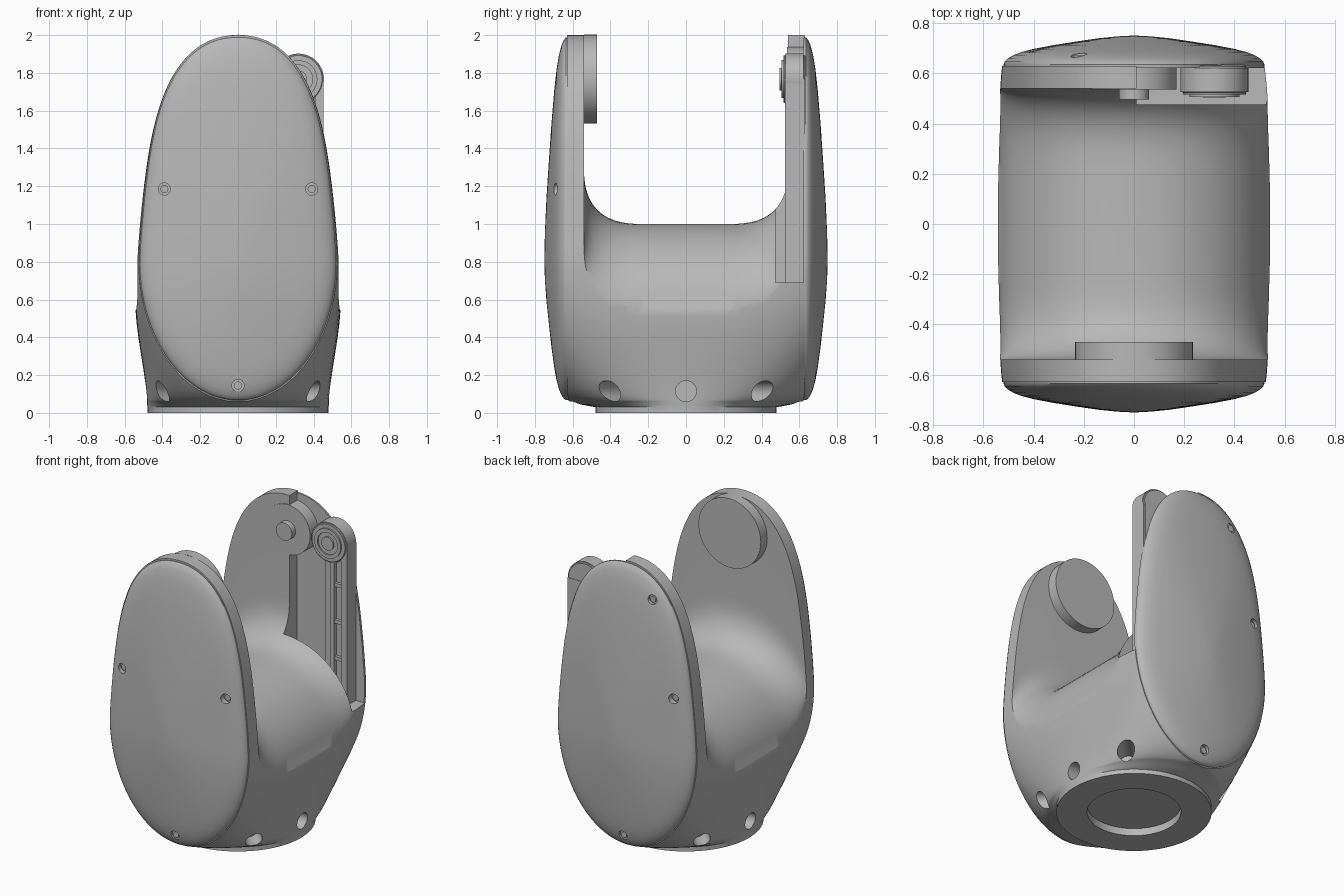
import bpy, bmesh, math
from mathutils import Matrix, Vector

if "Cube" in bpy.data.objects:
    bpy.data.objects.remove(bpy.data.objects["Cube"])

grey = bpy.data.materials.new("mid grey")
grey.use_nodes = True
colour = (0.48, 0.48, 0.48, 1)
grey.diffuse_color = colour
grey.node_tree.nodes["Principled BSDF"].inputs["Base Color"].default_value = colour

MID, LOW, TOP, HALF, SEAM = 0.8, 0.06, 2.0, 0.525, 0.63


def finish(name, bm):
    bmesh.ops.recalc_face_normals(bm, faces=bm.faces)
    mesh = bpy.data.meshes.new(name)
    bm.to_mesh(mesh)
    bm.free()
    ob = bpy.data.objects.new(name, mesh)
    mesh.materials.append(grey)
    bpy.context.collection.objects.link(ob)
    return ob


def activate(ob):
    bpy.ops.object.select_all(action='DESELECT')
    ob.select_set(True)
    bpy.context.view_layer.objects.active = ob


def loft(name, rings):
    bm = bmesh.new()
    loops = [[bm.verts.new(p) for p in ring] for ring in rings]
    n = len(loops[0])
    for a, b in zip(loops, loops[1:]):
        for i in range(n):
            j = (i + 1) % n
            bm.faces.new((a[i], a[j], b[j], b[i]))
    bm.faces.new(loops[0][::-1])
    bm.faces.new(loops[-1])
    return finish(name, bm)


def cylinder(name, centre, radius, depth, axis=(0, 1, 0), bevel=0.0):
    bm = bmesh.new()
    turn = Vector((0, 0, 1)).rotation_difference(Vector(axis)).to_matrix().to_4x4()
    bmesh.ops.create_cone(bm, cap_ends=True, segments=48, radius1=radius, radius2=radius,
                          depth=depth, matrix=Matrix.Translation(centre) @ turn)
    if bevel:
        rims = [e for f in bm.faces if len(f.verts) > 4 for e in f.edges]
        bmesh.ops.bevel(bm, geom=rims, offset=bevel, segments=3, affect='EDGES')
    return finish(name, bm)


def box(name, lo, hi):
    bm = bmesh.new()
    bmesh.ops.create_cube(bm, size=1)
    for v in bm.verts:
        v.co = [l + (c + 0.5) * (h - l) for c, l, h in zip(v.co, lo, hi)]
    return finish(name, bm)


def cut(ob, cutter):
    mod = ob.modifiers.new("cut", 'BOOLEAN')
    mod.operation, mod.solver, mod.object = 'DIFFERENCE', 'EXACT', cutter
    activate(ob)
    bpy.ops.object.modifier_apply(modifier=mod.name)
    bpy.data.objects.remove(cutter)


def smooth(ob, angle=35):
    activate(ob)
    bpy.ops.object.shade_smooth_by_angle(angle=math.radians(angle))


# Egg outline: half width at a height, tapering to a broad rounded top
def egg(z):
    if z < MID:
        return HALF * math.sqrt(max(0, 1 - ((MID - z) / (MID - LOW)) ** 2))
    t = min(1, (z - MID) / (TOP - MID))
    return HALF * (1 - 0.25 * t ** 1.3) * (1 - t ** 5) ** 0.45


def section(z, side, flat, depth, pull):
    """Four-way symmetric ring bulging from the flat ends to the sides."""
    p = [Vector((side, 0)), Vector((side, 0.55 * depth)),
         Vector((flat + 0.55 * (side - flat), pull * depth)), Vector((flat, depth))]
    q = []
    for i in range(15):
        t = i / 14
        q.append(p[0] * (1 - t) ** 3 + p[1] * 3 * t * (1 - t) ** 2
                 + p[2] * 3 * t * t * (1 - t) + p[3] * t ** 3)
    ring = [(v.x, v.y) for v in q]
    ring += [(-x, y) for x, y in ring[::-1]]
    ring += [(x, -y) for x, y in ring[::-1][1:-1]]
    return [(x, y, z) for x, y in ring]


# Yoke body: round foot growing into the egg-shaped hull
rings = [section(z, 0.48, 0.002, 0.48, 1) for z in (0, 0.03)]
rings += [section(0.045, 0.481, 0.01, 0.56, 0.92), section(0.06, 0.482, 0.04, 0.6, 0.88)]
for i in range(1, 50):
    a = math.pi * i / 50
    z = 1.03 - 0.97 * math.cos(a)
    w = max(egg(z), 0.05 if z < MID else 0.01)
    t = min(1, z / 0.6)
    side = 0.48 + 0.064 * t * t * (3 - 2 * t)
    side = min(side, egg(max(z, MID)) + 0.019 * min(1, (TOP - z) / 1.2))
    rings.append(section(z, max(side, w), w, SEAM - 0.012 * max(0, 1 - i / 6), 0.86))
rings.append(section(TOP, 0.02, 0.01, SEAM, 0.88))
body = loft("yoke_body", rings)

# Saddle between the arms: a hump across, filleted up into both arms
saddle = []
for i in range(49):
    x = -0.6 * math.cos(math.pi * i / 48)
    h = 0.52 + 0.48 * max(0, 1 - abs(x / 0.54) ** 2.1) ** 0.55
    side = [(0.54, 2.3)]
    for k in range(17):
        t = math.cos(k / 16 * math.pi / 2) ** 0.8
        side.append((0.22 + 0.32 * t, h + 0.3 * (1 - max(0, 1 - t ** 2.7) ** 0.4)))
    saddle.append([(x, y, z) for y, z in side] + [(x, -y, z) for y, z in side[::-1]])
cut(body, loft("saddle_cutter", saddle))

# Pocket in the back arm, foot recess and bolt holes
cut(body, box("pocket_cutter", (0.01, 0.475, 0.69), (0.7, 0.7, 2.3)))
cut(body, cylinder("foot_cutter", (0, 0, 0), 0.29, 0.1, (0, 0, 1)))
for deg in (0, 45, 135, 180, 225, 315):
    d = Vector((math.cos(math.radians(deg)), math.sin(math.radians(deg)), 0))
    cut(body, cylinder("hole_cutter", d * 0.62 + Vector((0, 0, 0.115)), 0.055, 0.44, d))
smooth(body)

# Domed covers with sunk screws
DOME = [(1, 0.622), (1, 0.635), (0.99, 0.646), (0.965, 0.659), (0.92, 0.673), (0.86, 0.685),
        (0.77, 0.697), (0.62, 0.712), (0.45, 0.726), (0.28, 0.739), (0.13, 0.747), (0.02, 0.75)]
outline = []
for i in range(128):
    a = 2 * math.pi * i / 128
    z = MID + math.sin(a) * (TOP - MID if math.sin(a) > 0 else MID - LOW)
    outline.append((math.copysign(egg(z), math.cos(a)), z))
SCREWS = {"front": [(-0.39, 1.185), (0.39, 1.185), (0, 0.145)],
          "back": [(-0.39, 1.185), (-0.22, 1.81), (0, 0.145)]}
for label, sign in (("front", -1), ("back", 1)):
    shells = [[(x * s * 0.99, sign * y, MID + (z - MID) * s * 0.99) for x, z in outline]
              for s, y in DOME]
    cover = loft(label + "_cover", shells)
    for x, z in SCREWS[label]:
        cut(cover, cylinder("screw_cutter", (x, sign * 0.71, z), 0.032, 0.1))
        smooth(cylinder(label + "_screw", (x, sign * 0.655, z), 0.021, 0.03))
    smooth(cover)

# Bearings on the arms
HUB = 1.767
smooth(cylinder("front_bearing", (0, -0.505, HUB), 0.235, 0.07))
smooth(cylinder("back_boss", (0, 0.585, HUB), 0.17, 0.1))
smooth(cylinder("back_hub", (0, 0.52, HUB), 0.06, 0.05))

# Belt pulley and its frame inside the pocket
PX = 0.32
smooth(cylinder("pulley_housing", (PX, 0.574, HUB), 0.135, 0.116, bevel=0.01))
pulley = cylinder("pulley_rim", (PX, 0.513, HUB), 0.1, 0.014)
cut(pulley, cylinder("rim_cutter", (PX, 0.5, HUB), 0.075, 0.03))
smooth(pulley)
smooth(cylinder("pulley_axle", (PX, 0.513, HUB), 0.045, 0.018))
box("frame_panel", (0.24, 0.595, 0.69), (0.44, 0.635, HUB))
box("frame_rail", (0.41, 0.525, 0.69), (0.453, 0.63, HUB))
box("frame_inner_rail", (0.3, 0.57, 0.69), (0.325, 0.632, HUB))
for z in (0.95, 1.2, 1.45):
    box("frame_rib", (0.3, 0.575, z), (0.42, 0.62, z + 0.025))
